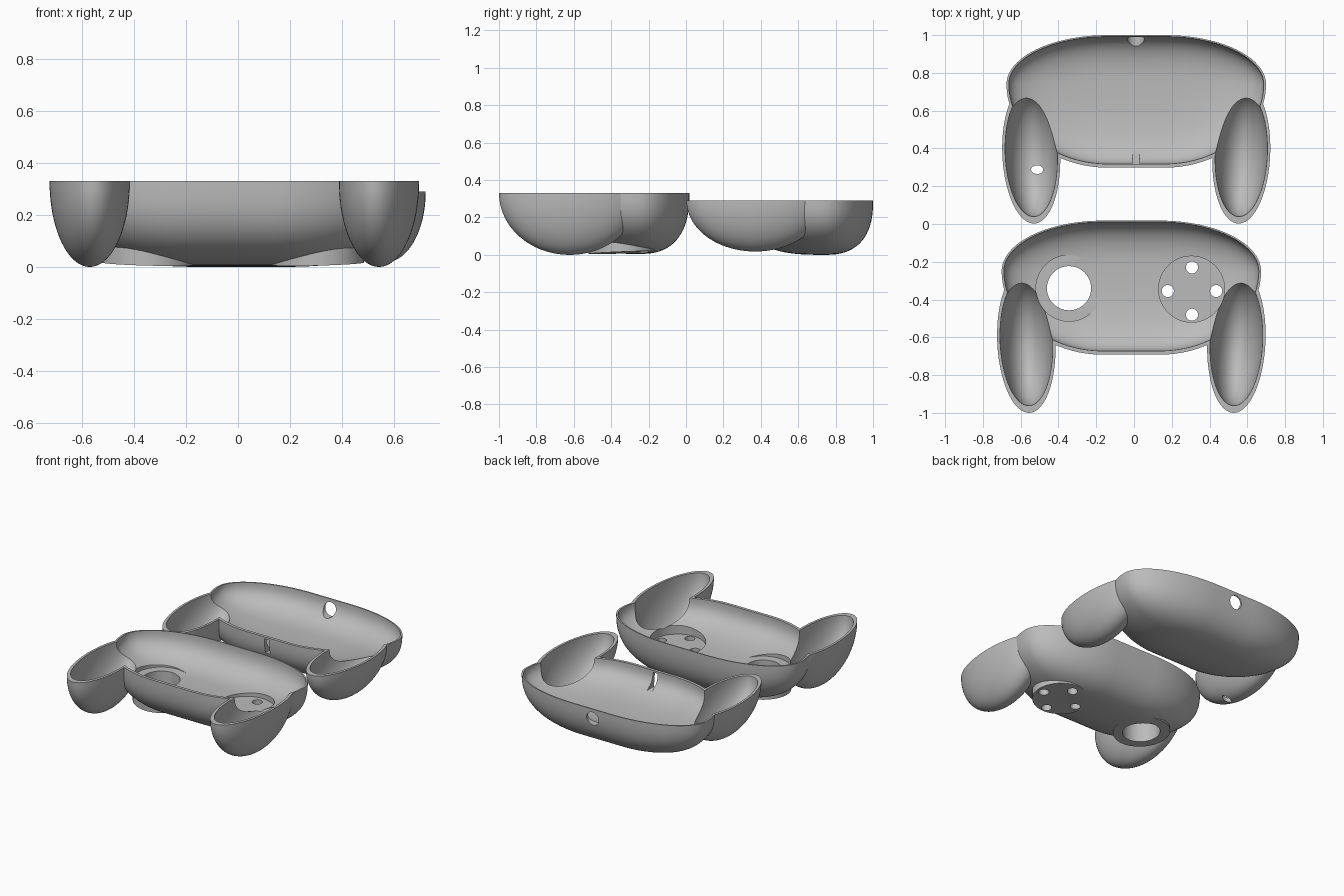
import bpy, bmesh, math
from math import sin, cos, pi

cube = bpy.data.objects.get("Cube")
if cube:
    bpy.data.objects.remove(cube, do_unlink=True)

grey = bpy.data.materials.new("matte_grey")
grey.use_nodes = True
grey.diffuse_color = (0.5, 0.5, 0.5, 1)
grey.node_tree.nodes["Principled BSDF"].inputs["Base Color"].default_value = (0.5, 0.5, 0.5, 1)


def dome(name, loc, flat, half_x, back, front, depth, power_x, power_front, lift, turn=0):
    """Bowl hanging below loc, with a straight collar of height lift above it."""
    quarter, levels = 20, 22
    bm = bmesh.new()
    rings = []
    for level in range(-1, levels + 1):
        a = max(level, 0) / levels * math.radians(88)
        u = sin(a) ** 0.9
        sx = (1 - u ** power_x) ** (1 / power_x)
        sf = (1 - u ** power_front) ** (1 / power_front)
        z = lift if level < 0 else -depth * u
        ring = []
        for q in range(4):
            side = 1 if q in (0, 3) else -1
            for i in range(quarter + 1):
                if i == 0 and q in (0, 2):
                    continue        # shared with the neighbouring quarter
                t = (q + i / quarter) * pi / 2
                y = sin(t) * (back * sx if q < 2 else front * sf)
                ring.append(bm.verts.new((side * flat + half_x * sx * cos(t), y, z)))
        rings.append(ring)
    for upper, lower in zip(rings, rings[1:]):
        for i in range(len(upper)):
            j = (i + 1) % len(upper)
            bm.faces.new((upper[i], lower[i], lower[j], upper[j]))
    bm.faces.new(rings[0])
    bm.faces.new(rings[-1][::-1])
    bmesh.ops.remove_doubles(bm, verts=bm.verts, dist=1e-5)
    bmesh.ops.recalc_face_normals(bm, faces=bm.faces)
    mesh = bpy.data.meshes.new(name)
    bm.to_mesh(mesh)
    bm.free()
    obj = bpy.data.objects.new(name, mesh)
    bpy.context.collection.objects.link(obj)
    obj.location = loc
    obj.rotation_euler.z = turn
    return obj


def cylinder(loc, radius, height, rot=(0, 0, 0), stretch=1):
    bpy.ops.mesh.primitive_cylinder_add(vertices=48, radius=radius, depth=height,
                                        location=loc, rotation=rot)
    obj = bpy.context.object
    obj.scale.y = stretch
    return obj


def box(loc, size):
    bpy.ops.mesh.primitive_cube_add(size=1, location=loc)
    obj = bpy.context.object
    obj.scale = size
    return obj


def combine(target, other, operation):
    """Apply a boolean and discard the helper."""
    other.hide_render = True
    bpy.context.view_layer.update()
    mod = target.modifiers.new("combine", 'BOOLEAN')
    mod.operation, mod.solver, mod.object = operation, 'EXACT', other
    with bpy.context.temp_override(object=target, active_object=target,
                                   selected_objects=[target]):
        bpy.ops.object.modifier_apply(modifier=mod.name)
    bpy.data.objects.remove(other, do_unlink=True)


def volumes(x, rim, lift, body, grip):
    """Body bowl and the two grip bowls."""
    body_y, half_x, back, front, body_depth = body
    grip_y, half_width, half_length, grip_depth = grip
    parts = [dome("body", (x, body_y, rim), 0.15, half_x, back, front, body_depth,
                  2.5, 2.8, lift)]
    for side in (-1, 1):
        parts.append(dome("grip", (x + side * 0.556, grip_y, rim), 0, half_width, half_length,
                          half_length, grip_depth, 2, 2, lift, -side * 0.045))
    return parts


def shell(name, bosses, holes, x, rim, body, floor_depth, grip):
    """Outer volume plus bosses, minus inner volume, minus holes, trimmed flat at the rim."""
    outer = volumes(x, rim, 0.05, body, grip)
    obj = outer[0]
    obj.name = name
    for part in outer[1:] + bosses:
        combine(obj, part, 'UNION')
    # The cavity is shallow in the body (thick floor) and a scaled copy in the grips
    body_y, half_x, back, front, _ = body
    cavity = (body_y, half_x - 0.012, back - 0.008, front - 0.02, floor_depth)
    grip_cavity = (grip[0],) + tuple(0.9 * v for v in grip[1:])
    for part in volumes(x, rim, 0.1, cavity, grip_cavity) + holes:
        combine(obj, part, 'DIFFERENCE')
    combine(obj, box((0, 0, rim + 0.5), (4, 4, 1)), 'DIFFERENCE')
    obj.data.materials.clear()
    obj.data.materials.append(grey)
    for p in obj.data.polygons:
        p.material_index = 0
    bpy.ops.object.select_all(action='DESELECT')
    bpy.context.view_layer.objects.active = obj
    obj.select_set(True)
    bpy.ops.object.shade_smooth_by_angle(angle=math.radians(30))


# Front shell: round control bosses below, matching recesses in the thick floor
bosses, holes = [], []
for side, px, py, floor in ((-1, -0.344, -0.34, 0.155), (1, 0.305, -0.345, 0.13)):
    tilt = (0.04, -0.027 * side, 0)
    bosses.append(cylinder((px, py, 0.06), 0.178, 0.096, tilt))
    holes.append(cylinder((px, py, floor + 0.1), 0.175, 0.2))

# Stick opening and four button holes
holes.append(cylinder((-0.344, -0.34, 0.1), 0.117, 0.4))
for k in range(4):
    a = k * pi / 2
    holes.append(cylinder((0.307 + 0.128 * cos(a), -0.355 + 0.125 * sin(a), 0.1), 0.032, 0.4))

shell("front_shell", bosses, holes, -0.014, 0.33,
      (-0.25, 0.537, 0.268, 0.442, 0.325), 0.18, (-0.622, 0.154, 0.378, 0.33))

# Rear shell: cable hole, strap slot and grip hole
holes = [cylinder((0.01, 0.97, 0.222), 0.046, 0.24, (pi / 2, 0, 0)),
         box((0.01, 0.33, 0.227), (0.036, 0.16, 0.1)),
         cylinder((-0.513, 0.288, 0.05), 0.032, 0.24, stretch=0.72)]

shell("rear_shell", [], holes, 0.012, 0.29,
      (0.74, 0.537, 0.26, 0.442, 0.29), 0.16, (0.37, 0.153, 0.368, 0.272))
